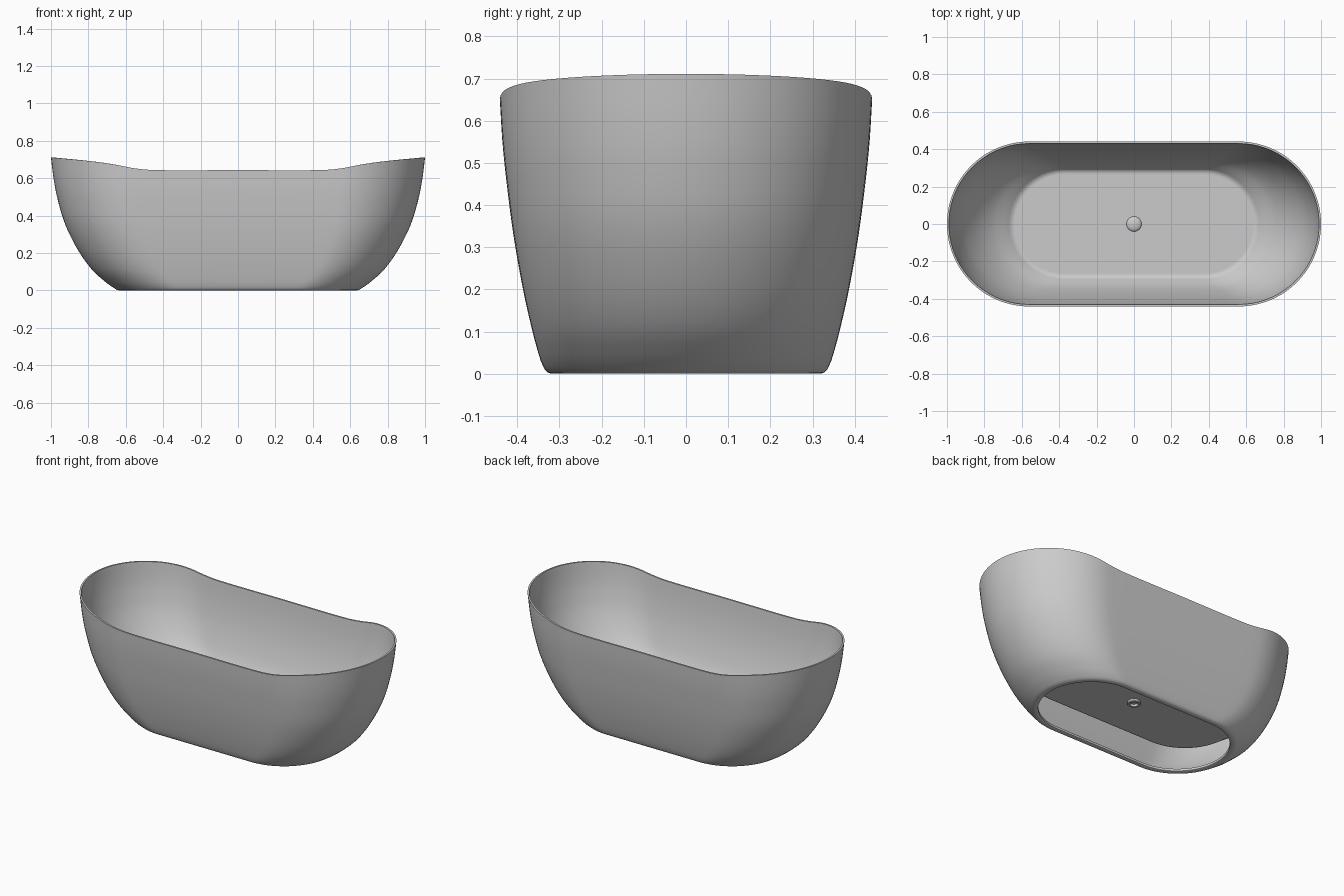
import bpy, bmesh, math

if "Cube" in bpy.data.objects:
    bpy.data.objects.remove(bpy.data.objects["Cube"])

FLOOR = 0.16
ARC, STRAIGHT = 40, 24


def spline(table, t):
    """Catmull-Rom style lookup in rows (key, values...), sorted by key."""
    t = max(table[0][0], min(table[-1][0], t))
    i = 0
    while i < len(table) - 2 and t > table[i + 1][0]:
        i += 1
    a, b = table[i], table[i + 1]
    p = table[i - 1] if i > 0 else a
    n = table[i + 2] if i + 2 < len(table) else b
    h = b[0] - a[0]
    u = (t - a[0]) / h
    out = []
    for k in range(1, len(a)):
        m0 = (b[k] - p[k]) / (b[0] - p[0]) * h
        m1 = (n[k] - a[k]) / (n[0] - a[0]) * h
        out.append((2*u**3 - 3*u**2 + 1) * a[k] + (u**3 - 2*u**2 + u) * m0
                   + (3*u**2 - 2*u**3) * b[k] + (u**3 - u**2) * m1)
    return out


def stadium(length, width):
    """Rounded outline with half-length and half-width, counter-clockwise."""
    c = length - width
    pts = []
    for s in (1, -1):
        for i in range(ARC):
            a = -math.pi / 2 + math.pi * i / ARC
            pts.append((s * (c + width * math.cos(a)), s * width * math.sin(a)))
        for i in range(STRAIGHT):
            pts.append((s * (c - 2 * c * i / STRAIGHT), s * width))
    return pts


# Height of the rim along x, (x, z)
RIM = [(0, .643), (.44, .643), (.55, .652), (.65, .671), (.75, .686), (.85, .697), (1, .711)]
heights = [spline(RIM, abs(x))[0] for x, y in stadium(1.0, 0.44)]

# Wall sections: (fraction of height, half-length, half-width)
OUTER = [(.015, .66, .335), (.05, .697, .345), (.15, .777, .363), (.3, .854, .385),
         (.5, .925, .408), (.7, .967, .425), (.85, .987, .435), (1, 1.0, .441)]
INNER = [(0, .645, .272), (.008, .658, .284), (.03, .675, .294), (.15, .765, .33),
         (.3, .842, .36), (.5, .912, .39), (.7, .955, .411), (.85, .976, .422), (1, .99, .43)]


def tub():
    bm = bmesh.new()
    rings = []

    def ring(length, width, zf):
        rings.append([bm.verts.new((x, y, zf(h)))
                      for (x, y), h in zip(stadium(length, width), heights)])

    # Foot lip around the open underside
    for l, w, z in ((.612, .297, .015), (.613, .298, .002), (.616, .301, 0),
                    (.635, .32, 0), (.648, .328, .003)):
        ring(l, w, lambda h, z=z: z)
    # Outer wall
    for i in range(29):
        f = .015 + .985 * (i / 28) ** 1.3
        l, w = spline(OUTER, f)
        ring(l, w, lambda h, f=f: f * h)
    # Basin wall down to the floor, starting at a narrow flat rim
    for i in range(33):
        g = (1 - i / 32) ** 1.7
        l, w = spline(INNER, g)
        ring(l, w, lambda h, g=g: FLOOR + g * (h - FLOOR))
    # Flat floor
    ring(.635, .262, lambda h: FLOOR)
    ring(.6, .227, lambda h: FLOOR)

    n = len(heights)
    for a, b in zip(rings, rings[1:]):
        for i in range(n):
            j = (i + 1) % n
            bm.faces.new((a[i], a[j], b[j], b[i]))
    bm.faces.new(rings[-1])
    return finish("bathtub", bm, 50)


def lathe(name, profile, steps=40):
    """Spin a (radius, z) profile about the z axis."""
    bm = bmesh.new()
    verts = [bm.verts.new((r, 0, z)) for r, z in profile]
    edges = [bm.edges.new(e) for e in zip(verts, verts[1:])]
    bmesh.ops.spin(bm, geom=verts + edges, cent=(0, 0, 0), axis=(0, 0, 1),
                   angle=2 * math.pi, steps=steps)
    bmesh.ops.remove_doubles(bm, verts=bm.verts, dist=1e-5)
    bmesh.ops.recalc_face_normals(bm, faces=bm.faces)
    return finish(name, bm, 35)


def finish(name, bm, angle):
    me = bpy.data.meshes.new(name)
    bm.to_mesh(me)
    bm.free()
    ob = bpy.data.objects.new(name, me)
    bpy.context.collection.objects.link(ob)
    bpy.ops.object.select_all(action='DESELECT')
    ob.select_set(True)
    bpy.context.view_layer.objects.active = ob
    bpy.ops.object.shade_smooth_by_angle(angle=math.radians(angle))
    return ob


tub()
# Domed drain plug on the floor
lathe("drain_plug", [(0, FLOOR + .014), (.015, FLOOR + .013), (.028, FLOOR + .010),
                     (.036, FLOOR + .006), (.04, FLOOR + .001), (.04, FLOOR - .001),
                     (0, FLOOR - .001)])
# Hollow drain collar under the floor
lathe("drain_collar", [(.038, FLOOR), (.038, FLOOR - .012), (.034, FLOOR - .016),
                       (.024, FLOOR - .016), (.022, FLOOR - .012), (.022, FLOOR - .002),
                       (0, FLOOR - .002)])
